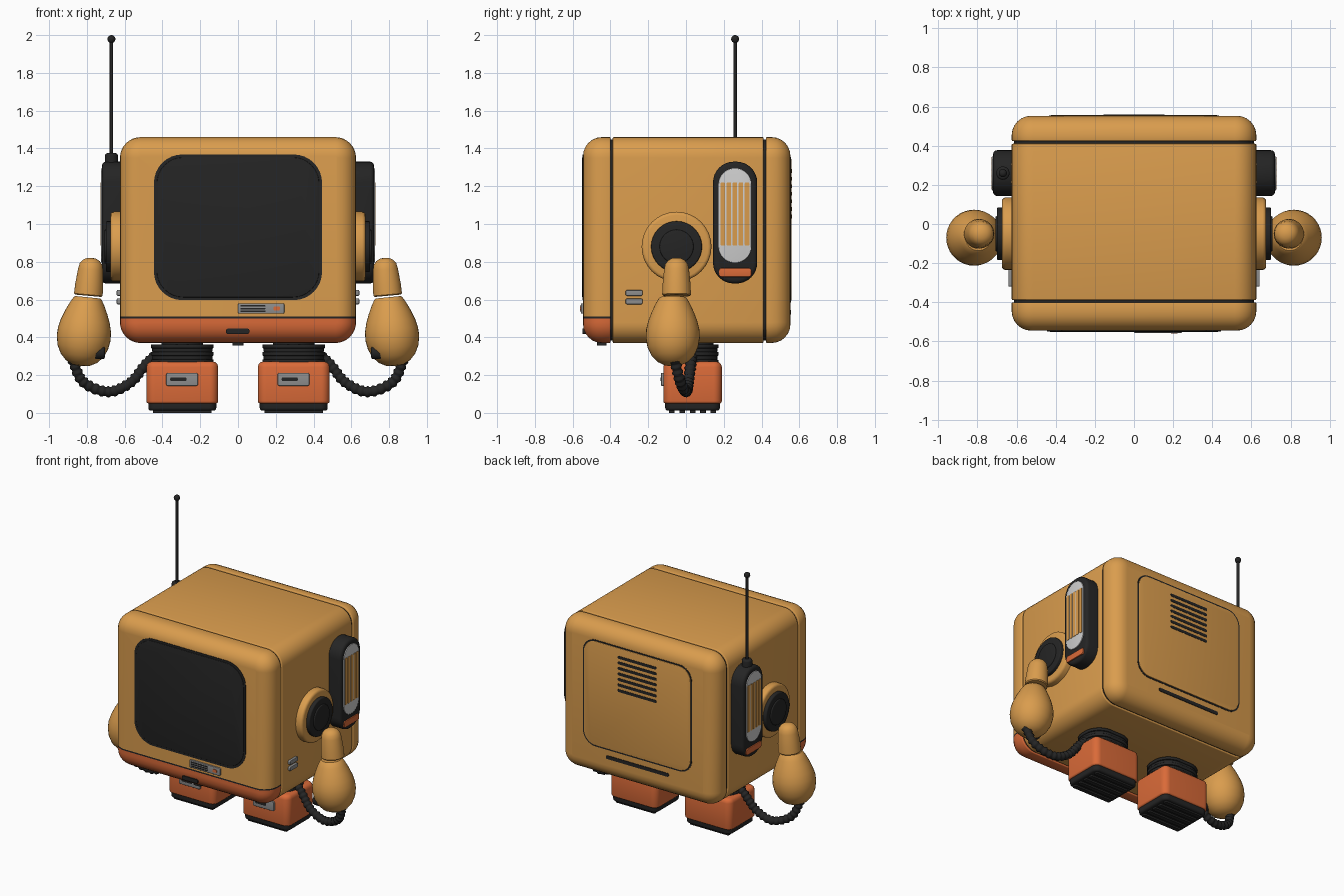
import bpy, bmesh, math
from mathutils import Vector

old = bpy.data.objects.get("Cube")
if old:
    bpy.data.objects.remove(old, do_unlink=True)


def material(name, rgb):
    m = bpy.data.materials.new(name)
    m.use_nodes = True
    m.diffuse_color = (*rgb, 1)
    m.node_tree.nodes["Principled BSDF"].inputs["Base Color"].default_value = (*rgb, 1)
    return m


TAN = material("warm tan", (0.70, 0.335, 0.075))
ORANGE = material("burnt orange", (0.70, 0.145, 0.04))
DARK = material("charcoal", (0.018, 0.018, 0.018))
GREY = material("mid grey", (0.27, 0.27, 0.27))
LIGHT = material("light grey", (0.62, 0.62, 0.62))


def finish(bm, name, mats):
    """Weld, orient and shade a mesh, then link it as an object."""
    bmesh.ops.remove_doubles(bm, verts=bm.verts, dist=0.0001)
    bmesh.ops.recalc_face_normals(bm, faces=bm.faces)
    for f in bm.faces:
        f.smooth = True
    for e in bm.edges:
        e.smooth = e.calc_face_angle(0) < math.radians(35)
    mesh = bpy.data.meshes.new(name)
    bm.to_mesh(mesh)
    bm.free()
    for m in mats:
        mesh.materials.append(m)
    ob = bpy.data.objects.new(name, mesh)
    bpy.context.collection.objects.link(ob)
    return ob


def rounded(hw, hh, r, n=8):
    """Points of a rounded rectangle."""
    r = max(min(r, hw, hh), 0.001)
    pts = []
    for k, (sx, sy) in enumerate(((1, 1), (-1, 1), (-1, -1), (1, -1))):
        for i in range(n + 1):
            a = math.pi / 2 * (k + i / n)
            pts.append((sx * (hw - r) + r * math.cos(a), sy * (hh - r) + r * math.sin(a)))
    return pts


AXES = {"x": lambda u, v, w: (w, u, v), "y": lambda u, v, w: (u, w, v), "z": lambda u, v, w: (u, v, w)}


def prism_bm(axis, u, v, r, w, bevel=(0, 0)):
    """Rounded rectangle u-range by v-range, extruded over w with rounded rims."""
    bm = bmesh.new()
    cu, cv = sum(u) / 2, sum(v) / 2
    hu, hv = abs(u[1] - u[0]) / 2, abs(v[1] - v[0]) / 2
    sign = 1 if w[1] > w[0] else -1
    levels = []
    for end, b in enumerate(bevel):
        steps = 1 if b == 0 else 7 if b > 0.03 else 4
        part = []
        for i in range(steps):
            a = math.pi / 2 * i / max(steps - 1, 1)
            inset = b * (1 - math.sin(a)) if b else 0
            depth = b * (1 - math.cos(a)) if b else 0
            part.append((inset, w[end] + sign * (depth if end == 0 else -depth)))
        levels += part if end == 0 else part[::-1]
    rings = []
    for d, pos in levels:
        rings.append([bm.verts.new(AXES[axis](cu + p, cv + q, pos))
                      for p, q in rounded(hu - d, hv - d, r - d)])
    for a, b in zip(rings, rings[1:]):
        for i in range(len(a)):
            j = (i + 1) % len(a)
            bm.faces.new((a[i], a[j], b[j], b[i]))
    bm.faces.new(rings[0])
    bm.faces.new(rings[-1])
    return bm


def prism(name, mat, *args):
    return finish(prism_bm(*args), name, [mat])


def disc(name, mat, axis, u, v, r, w, bevel=(0, 0)):
    return prism(name, mat, axis, (u - r, u + r), (v - r, v + r), r, w, bevel)


def lathe(name, mat, profile, loc, tilt=0, n=36):
    bm = bmesh.new()
    verts = [bm.verts.new((r, 0, z)) for r, z in profile]
    edges = [bm.edges.new(p) for p in zip(verts, verts[1:])]
    bmesh.ops.spin(bm, geom=verts + edges, cent=(0, 0, 0), axis=(0, 0, 1), angle=math.tau, steps=n)
    ob = finish(bm, name, [mat])
    ob.location, ob.rotation_euler = loc, (0, tilt, 0)
    return ob


def tube(name, mat, ctrl, radius):
    """Ribbed hose along a smooth path."""
    c = [Vector(p) for p in ctrl]
    c = [2 * c[0] - c[1]] + c + [2 * c[-1] - c[-2]]
    path = []
    for a, b, d, e in zip(c, c[1:], c[2:], c[3:]):
        for i in range(16):
            t = i / 16
            path.append((2 * b + (d - a) * t + (2 * a - 5 * b + 4 * d - e) * t**2
                         + (3 * b - a - 3 * d + e) * t**3) / 2)
    cu = bpy.data.curves.new(name, "CURVE")
    cu.dimensions, cu.bevel_depth, cu.bevel_resolution, cu.use_fill_caps = "3D", radius, 3, True
    sp = cu.splines.new("POLY")
    sp.points.add(len(path) - 1)
    for i, (pt, p) in enumerate(zip(sp.points, path)):
        pt.co = (*p, 1)
        pt.radius = 1 if i % 4 < 2 else 0.8
    cu.materials.append(mat)
    bpy.context.collection.objects.link(bpy.data.objects.new(name, cu))


# Body: dark core showing in the seams, middle casing, rear shell
W, H = (-0.625, 0.625), (0.37, 1.46)
prism("seam_core", DARK, "y", (-0.613, 0.613), (0.382, 1.448), 0.1, (-0.45, 0.46))
prism("body_middle", TAN, "y", W, H, 0.11, (-0.388, 0.41), (0.006, 0.006))
prism("rear_shell", TAN, "y", W, H, 0.11, (0.424, 0.553), (0.006, 0.1))

# Front shell, orange below a dark seam
bm = prism_bm("y", W, H, 0.11, (-0.545, -0.4), (0.1, 0.006))
for z in (0.5, 0.51):
    bmesh.ops.bisect_plane(bm, geom=bm.verts[:] + bm.edges[:] + bm.faces[:], plane_co=(0, 0, z), plane_no=(0, 0, 1))
for f in bm.faces:
    z = f.calc_center_median().z
    f.material_index = 1 if z < 0.5 else 2 if z < 0.51 else 0
finish(bm, "front_shell", [TAN, ORANGE, DARK])

# Screen
prism("screen_rim", DARK, "y", (-0.445, 0.445), (0.597, 1.368), 0.15, (-0.548, -0.54))
prism("screen", DARK, "y", (-0.43, 0.43), (0.612, 1.353), 0.14, (-0.551, -0.54), (0.003, 0))

# Front control strip, lower slot and underside catch
prism("control_strip", GREY, "y", (0, 0.245), (0.525, 0.58), 0.008, (-0.556, -0.53), (0.003, 0))
for i in range(3):
    z = 0.538 + i * 0.014
    prism("control_grille", DARK, "y", (0.012, 0.145), (z - 0.004, z + 0.004), 0.003, (-0.558, -0.55))
prism("control_button", ORANGE, "y", (0.188, 0.222), (0.542, 0.564), 0.008, (-0.56, -0.55))
prism("front_slot", DARK, "y", (-0.063, 0.06), (0.418, 0.446), 0.01, (-0.549, -0.51))
prism("under_catch", DARK, "z", (-0.03, 0.03), (-0.47, -0.42), 0.01, (0.358, 0.38))

# Back panel with vents and lower slot
prism("back_panel_groove", DARK, "y", (-0.435, 0.435), (0.585, 1.355), 0.1, (0.54, 0.555))
prism("back_panel", TAN, "y", (-0.425, 0.425), (0.595, 1.345), 0.09, (0.54, 0.558), (0, 0.002))
for i in range(7):
    z = 1.04 + i * 0.04
    prism("back_vent", DARK, "y", (-0.155, 0.155), (z - 0.01, z + 0.01), 0.01, (0.55, 0.56))
prism("back_slot", DARK, "y", (-0.25, 0.25), (0.52, 0.545), 0.01, (0.54, 0.557))

EGG = [(0, 0), (0.045, 0.006), (0.083, 0.025), (0.113, 0.057), (0.134, 0.1), (0.143, 0.15), (0.141, 0.195),
       (0.13, 0.24), (0.113, 0.285), (0.092, 0.33), (0.075, 0.36), (0.066, 0.367), (0, 0.367)]
SLEEVE = [(0, 0), (0.07, 0), (0.076, 0.006), (0.074, 0.06), (0.066, 0.14),
          (0.06, 0.168), (0.045, 0.188), (0.024, 0.199), (0, 0.202)]
HOSE = [(0.875, -0.06, 0.28), (0.82, -0.03, 0.165), (0.69, 0, 0.112),
        (0.57, 0.012, 0.16), (0.49, 0.025, 0.255), (0.41, 0.035, 0.33)]

for s, side in ((1, "left"), (-1, "right")):
    # Shoulder joint
    disc(side + "_shoulder_ring", TAN, "x", -0.05, 0.88, 0.185, (s * 0.61, s * 0.675), (0, 0.018))
    disc(side + "_shoulder_joint", DARK, "x", -0.05, 0.88, 0.135, (s * 0.66, s * 0.7), (0, 0.008))
    disc(side + "_shoulder_cap", DARK, "x", -0.05, 0.88, 0.09, (s * 0.69, s * 0.708), (0, 0.006))

    # Arm, hand and hose
    lathe(side + "_upper_arm", TAN, SLEEVE, (s * 0.793, -0.05, 0.62), -s * 0.09)
    lathe(side + "_forearm", TAN, EGG, (s * 0.832, -0.07, 0.247), -s * 0.1)
    disc(side + "_hand_plug", DARK, "x", -0.13, 0.32, 0.036, (s * 0.77, s * 0.705), (0, 0.012))
    tube(side + "_hose", DARK, [(s * x, y, z) for x, y, z in HOSE], 0.03)

    # Side pod with slatted plate and button
    prism(side + "_pod", DARK, "x", (0.143, 0.377), (0.685, 1.33), 0.11, (s * 0.61, s * 0.72), (0, 0.02))
    prism(side + "_pod_plate", LIGHT, "x", (0.172, 0.346), (0.795, 1.295), 0.085, (s * 0.71, s * 0.726), (0, 0.003))
    for i in range(5):
        y = 0.195 + i * 0.032
        prism(side + "_pod_slat", TAN, "x", (y - 0.012, y + 0.012), (0.885, 1.22), 0.006, (s * 0.72, s * 0.729))
    prism(side + "_pod_button", ORANGE, "x", (0.174, 0.346), (0.72, 0.766), 0.015, (s * 0.71, s * 0.727), (0, 0.004))

    # Side tabs
    for z in (0.575, 0.62):
        prism(side + "_side_tab", GREY, "x", (-0.32, -0.23), (z, z + 0.03), 0.008, (s * 0.61, s * 0.642), (0, 0.004))

    # Leg: ribbed ankle, boot, sole and treads
    c = s * 0.295
    for i in range(5):
        z, g = 0.262 + i * 0.02, 0.006 * (i % 2)
        prism(side + "_ankle_rib", DARK, "z", (c - 0.166 + g, c + 0.166 - g), (-0.1 + g, 0.172 - g), 0.12,
              (z, z + 0.021), (0.005, 0.005))
    disc(side + "_leg_stem", DARK, "z", c, 0.036, 0.11, (0.34, 0.39))
    prism(side + "_boot", ORANGE, "z", (c - 0.19, c + 0.19), (-0.12, 0.19), 0.045, (0.05, 0.272), (0.012, 0.03))
    prism(side + "_sole", DARK, "z", (c - 0.18, c + 0.18), (-0.11, 0.18), 0.04, (0.012, 0.056), (0.015, 0))
    for i in range(5):
        y = -0.075 + i * 0.055
        prism(side + "_tread", DARK, "z", (c - 0.155, c + 0.155), (y - 0.015, y + 0.015), 0.006, (0, 0.02))

    # Boot badge
    prism(side + "_boot_badge", GREY, "y", (c - 0.085, c + 0.083), (0.143, 0.212), 0.01, (-0.132, -0.11), (0.004, 0))
    prism(side + "_badge_slot", DARK, "y", (c - 0.064, c + 0.022), (0.168, 0.188), 0.008, (-0.135, -0.125))

# Antenna on the right pod
disc("antenna_base", DARK, "z", -0.67, 0.26, 0.034, (1.31, 1.375), (0, 0.012))
disc("antenna_rod", DARK, "z", -0.67, 0.26, 0.009, (1.36, 1.98))
BALL = [(0.021 * math.sin(math.pi * i / 12), -0.021 * math.cos(math.pi * i / 12)) for i in range(13)]
lathe("antenna_tip", DARK, BALL, (-0.67, 0.26, 1.979), 0, 24)
